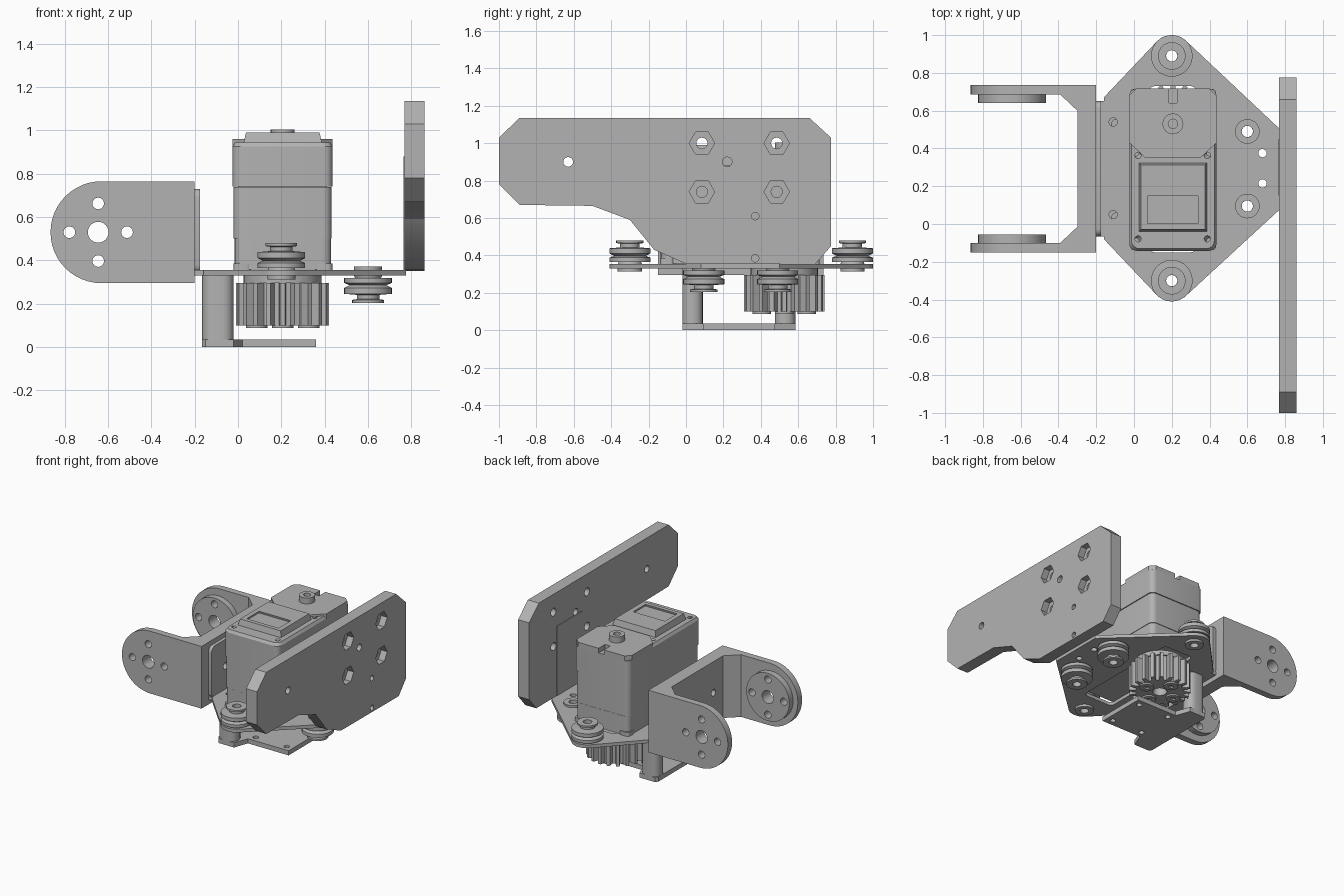
import bpy, bmesh, math

cube = bpy.data.objects.get("Cube")
if cube:
    bpy.data.objects.remove(cube, do_unlink=True)

grey = bpy.data.materials.new("plain_grey")
grey.use_nodes = True
grey.diffuse_color = (0.45, 0.45, 0.45, 1)
for node in grey.node_tree.nodes:
    if node.type == 'BSDF_PRINCIPLED':
        node.inputs["Base Color"].default_value = grey.diffuse_color
parts = []


def finish(name, bm):
    bmesh.ops.remove_doubles(bm, verts=bm.verts, dist=0.0002)
    bmesh.ops.recalc_face_normals(bm, faces=bm.faces)
    mesh = bpy.data.meshes.new(name)
    bm.to_mesh(mesh)
    bm.free()
    mesh.materials.append(grey)
    ob = bpy.data.objects.new(name, mesh)
    bpy.context.collection.objects.link(ob)
    parts.append(ob)
    return ob


def arc(cx, cy, r, start=0, end=360, n=24):
    count = n if end - start == 360 else n + 1
    angles = [math.radians(start + (end - start) * i / n) for i in range(count)]
    return [(cx + r * math.cos(a), cy + r * math.sin(a)) for a in angles]


def rect(u0, u1, v0, v1, r=0.0):
    if not r:
        return [(u0, v0), (u1, v0), (u1, v1), (u0, v1)]
    return (arc(u1 - r, v1 - r, r, 0, 90, 5) + arc(u0 + r, v1 - r, r, 90, 180, 5)
            + arc(u0 + r, v0 + r, r, 180, 270, 5) + arc(u1 - r, v0 + r, r, 270, 359.9, 5))


def plate(name, outline, lo, hi, axis='Z', holes=(), inset=0.0):
    """Extrude an outline with holes along an axis; inset narrows the far side."""
    curve = bpy.data.curves.new(name, 'CURVE')
    curve.dimensions = '2D'
    curve.fill_mode = 'BOTH'
    curve.extrude = (hi - lo) / 2
    for loop in [outline, *holes]:
        spline = curve.splines.new('POLY')
        spline.points.add(len(loop) - 1)
        for point, (u, v) in zip(spline.points, loop):
            point.co = (u, v, 0, 1)
        spline.use_cyclic_u = True
    temp = bpy.data.objects.new(name + "_curve", curve)
    bpy.context.collection.objects.link(temp)
    bpy.context.view_layer.update()
    mesh = bpy.data.meshes.new_from_object(
        temp.evaluated_get(bpy.context.evaluated_depsgraph_get()))
    bpy.data.objects.remove(temp, do_unlink=True)
    bm = bmesh.new()
    bm.from_mesh(mesh)
    bpy.data.meshes.remove(mesh)
    mu = (min(p[0] for p in outline) + max(p[0] for p in outline)) / 2
    mv = (min(p[1] for p in outline) + max(p[1] for p in outline)) / 2
    for vert in bm.verts:
        u, v, w = vert.co
        if inset and w > 0:
            u -= math.copysign(inset, u - mu)
            v -= math.copysign(inset, v - mv)
        w += (lo + hi) / 2
        vert.co = {'Z': (u, v, w), 'X': (w, u, v), 'Y': (u, w, v)}[axis]
    return finish(name, bm)


def lathe(name, profile, x, y):
    bm = bmesh.new()
    verts = [bm.verts.new((x + r, y, z)) for r, z in profile]
    edges = [bm.edges.new((verts[i - 1], verts[i])) for i in range(len(verts))]
    bmesh.ops.spin(bm, geom=verts + edges, cent=(x, y, 0), axis=(0, 0, 1),
                   angle=math.tau, steps=32, use_merge=True)
    return finish(name, bm)


# Bent sheet base with its two upright flanges
base = (arc(0.2, 0.89, 0.11, 45, 135, 10)
        + [(-0.16, 0.67), (-0.16, 0.65), (-0.2, 0.65), (-0.2, -0.065), (-0.16, -0.065), (-0.16, -0.08)]
        + arc(0.2, -0.3, 0.11, 225, 315, 10) + [(0.775, 0.08), (0.775, 0.5)])
rollers_up = [(0.2, 0.89), (0.2, -0.3)]
rollers_down = [(0.6, 0.49), (0.6, 0.095)]
base_holes = [arc(x, y, 0.022, n=16) for x, y in
              [(-0.11, 0.54), (-0.11, 0.05), (0.68, 0.375), (0.68, 0.215)]]
base_holes += [arc(x, y, 0.03, n=16) for x, y in rollers_up + rollers_down]
base_holes.append(rect(0.08, 0.33, -0.15, 0.73, 0.03))
plate("base_plate", base, 0.33, 0.355, holes=base_holes)
web_holes = [arc(y, 0.53, 0.025, n=16) for y in (0.1, 0.48)]
plate("bracket_flange", rect(-0.065, 0.65, 0.34, 0.73, 0.04), -0.2, -0.175, 'X', web_holes)
plate("board_flange", rect(0.15, 0.45, 0.335, 0.88), 0.764, 0.772, 'X')

# Guide rollers above and below the base
spool = [(0.03, -0.04), (0.065, -0.04), (0.065, 0), (0.06, 0.012), (0.11, 0.012), (0.11, 0.035),
         (0.085, 0.045), (0.11, 0.058), (0.11, 0.085), (0.052, 0.09), (0.052, 0.11),
         (0.073, 0.113), (0.073, 0.127), (0.03, 0.127)]
for i, (x, y) in enumerate(rollers_up):
    lathe(f"upper_roller_{i}", [(r, 0.353 + z) for r, z in spool], x, y)
for i, (x, y) in enumerate(rollers_down):
    lathe(f"lower_roller_{i}", [(r, 0.331 - z) for r, z in spool], x, y)

# Side board: outer layer carries hexagonal nut pockets, inner layer the bolt holes
board = [(-1, 1.03), (-0.89, 1.135), (0.66, 1.135), (0.775, 1.03), (0.775, 0.45), (0.69, 0.352),
         (0, 0.355), (-0.17, 0.43), (-0.3, 0.59), (-0.5, 0.665), (-0.89, 0.67), (-1, 0.78)]
bolts = [(y, z) for y in (0.085, 0.485) for z in (0.74, 1.0)]
small = [arc(-0.63, 0.9, 0.026, n=16), arc(0.22, 0.9, 0.026, n=16),
         arc(0.37, 0.61, 0.02, n=16), arc(0.37, 0.385, 0.02, n=16)]
plate("side_board_inner", board, 0.768, 0.81, 'X', small + [arc(y, z, 0.03, n=16) for y, z in bolts])
plate("side_board_outer", board, 0.81, 0.86, 'X', small + [arc(y, z, 0.068, n=6) for y, z in bolts])

# Forked bracket: web, gussets, two round-ended arms with bosses
plate("fork_web", rect(-0.15, 0.735, 0.295, 0.765), -0.3, -0.2, 'X', web_holes)
arm = [(-0.3, 0.295), (-0.3, 0.765)] + arc(-0.63, 0.53, 0.235, 90, 270, 24)
pivot = (-0.645, 0.53)
arm_holes = [arc(*pivot, 0.048)] + [arc(*p, 0.027, n=16) for p in arc(*pivot, 0.133, n=4)]
for side, s in (("back", 1), ("front", -1)):
    def span(a, b):
        return sorted((0.2925 + s * a, 0.2925 + s * b))
    plate(f"{side}_fork_arm", arm, *span(0.3925, 0.4425), 'Y', arm_holes)
    plate(f"{side}_pivot_boss", arc(*pivot, 0.18, n=40), *span(0.3475, 0.3925), 'Y', arm_holes)
    gusset = [(-0.3, 0.2925 + s * 0.3075), (-0.3, 0.2925 + s * 0.3925), (-0.39, 0.2925 + s * 0.3925)]
    plate(f"{side}_gusset", gusset, 0.295, 0.765)

# Servo case in three stacked shells
plate("servo_lower_case", rect(-0.015, 0.43, -0.135, 0.71, 0.04), 0.357, 0.5)
plate("servo_middle_case", rect(-0.02, 0.432, -0.138, 0.712, 0.04), 0.502, 0.738)
plate("servo_core", rect(0, 0.41, -0.12, 0.69), 0.4, 0.8)
plate("servo_upper_case", rect(-0.025, 0.437, -0.142, 0.717, 0.04), 0.74, 0.925)
plate("servo_front_deck", rect(-0.025, 0.437, -0.142, 0.6, 0.04), 0.925, 0.945, inset=0.012,
      holes=[arc(x, y, 0.017, n=12) for x in (0.01, 0.4) for y in (-0.09, 0.375)])
rear = [(-0.025, 0.43), (0.06, 0.35), (0.352, 0.35), (0.437, 0.43), (0.437, 0.68), (0.4, 0.717),
        (0.228, 0.717), (0.228, 0.64), (0.184, 0.64), (0.184, 0.717), (0.012, 0.717), (-0.025, 0.68)]
plate("servo_rear_deck", rear, 0.925, 0.96)
plate("servo_boss", arc(0.206, 0.53, 0.055), 0.955, 1.005, holes=[arc(0.206, 0.53, 0.025, n=16)])
plate("servo_cover", rect(0.025, 0.388, -0.04, 0.325), 0.94, 0.99, inset=0.012,
      holes=[rect(0.06, 0.35, -0.01, 0.16)])
plate("servo_cover_panel", rect(0.06, 0.35, -0.01, 0.16), 0.94, 0.975)
for i, x in enumerate((-0.015, 0.36)):
    for j, y in enumerate((-0.138, 0.64)):
        plate(f"servo_foot_{i}{j}", rect(x - 0.005, x + 0.075, y, y + 0.075, 0.02), 0.355, 0.385)

# Drive gear with horn disc and four screw heads
gx, gy, teeth = 0.206, 0.525, 20
gear = []
for i in range(teeth):
    for frac, r in ((-0.3, 0.168), (-0.17, 0.215), (0.17, 0.215), (0.3, 0.168)):
        a = math.tau * (i + frac) / teeth
        gear.append((gx + r * math.cos(a), gy + r * math.sin(a)))
plate("drive_gear", gear, 0.1, 0.295, holes=[arc(gx, gy, 0.05)])
plate("servo_horn", arc(gx, gy, 0.18, n=40), 0.295, 0.332)
plate("servo_shaft", arc(gx, gy, 0.04), 0.25, 0.37)
for i, (x, y) in enumerate(arc(gx, gy, 0.12, n=4)):
    plate(f"gear_screw_{i}", arc(x, y, 0.05), 0.088, 0.105, holes=[arc(x, y, 0.02, n=6)])

# Lower support tray hung on two posts
tray = [(-0.165, 0.0), (-0.15, -0.02), (-0.02, -0.02), (0.02, 0.09), (0.36, 0.09),
        (0.36, 0.475), (0.02, 0.475), (-0.02, 0.585), (-0.15, 0.585), (-0.165, 0.565)]
tray_holes = [arc(x, y, 0.02, n=12) for x in (0.05, 0.31) for y in (0.14, 0.425)]
plate("support_tray", tray, 0, 0.035, holes=tray_holes)
for side, y in (("front", -0.02), ("back", 0.475)):
    plate(f"{side}_support_post", rect(-0.165, -0.02, y, y + 0.11, 0.05), 0.0, 0.332,
          holes=[arc(-0.093, y + 0.055, 0.025, n=16)])

# Smooth the curved sides while keeping edges crisp
bpy.ops.object.select_all(action='DESELECT')
for ob in parts:
    ob.select_set(True)
bpy.context.view_layer.objects.active = parts[0]
bpy.ops.object.shade_smooth_by_angle(angle=math.radians(28))
